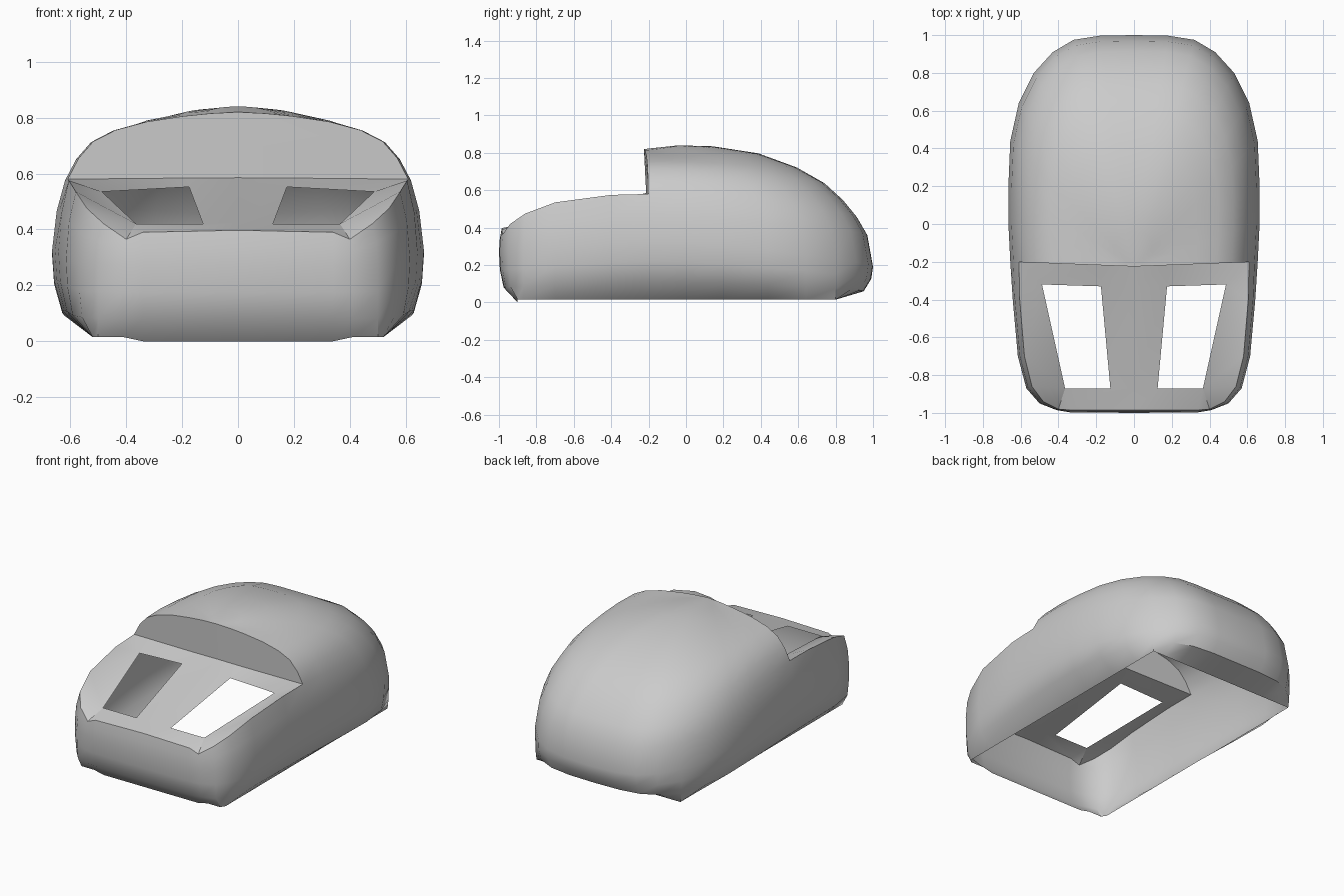
import bpy, bmesh, math
from mathutils import Vector

if "Cube" in bpy.data.objects:
    bpy.data.objects.remove(bpy.data.objects["Cube"])

# Half plan outline at the widest level, front centre to back centre
OUT = [(0, -1), (.34, -.997), (.41, -.985), (.5, -.95), (.57, -.87), (.615, -.7), (.642, -.4), (.655, -.2),
       (.665, 0), (.665, .2), (.655, .44), (.61, .64), (.53, .8), (.43, .91), (.32, .975), (.18, .997), (0, 1)]
# Rim of the button recess, same columns as the first part of the outline
RIM = [(0, -.985, .397), (.34, -.985, .39), (.4, -.98, .365), (.48, -.94, .42),
       (.54, -.86, .475), (.58, -.7, .535), (.605, -.4, .575)]
STEP = len(RIM)
# Dome: radial fraction, height along the side, height along the back
S = [1, .975, .93, .87, .79, .67, .5, .3, .15, 0]
ZS = [.33, .47, .58, .655, .715, .755, .785, .805, .815, .82]
ZB = [.19, .36, .455, .545, .635, .72, .797, .835, .84, .82]
CENTRE = Vector((0, -.225))

bm = bmesh.new()


def face(pts):
    """Add a face and its mirror image."""
    for m in (1, -1):
        vs = [bm.verts.new((p[0] * m, p[1], p[2])) for p in pts]
        bm.faces.new(vs if m == 1 else vs[::-1])


def column(i):
    """Points of one wall column from the bottom edge upward."""
    x, y = OUT[i]
    if i < STEP:
        f = min(1, max(0, (-y - .3) / .7))
        eq, mid = .33 - .06 * f, .11 - .03 * f
        w = 0
    else:
        d = Vector((x, y)) - CENTRE
        w = abs(d.y / d.length) ** 3 if i > STEP else 0
        eq, mid = .33 - .14 * w, .11 - .05 * w
    bx, by = min(x, .52), max(-.9, min(y, .8))
    bz = 0 if i < 2 else .015
    pts = [(bx, by, bz),
           (x * .75 + bx * .25, y * .75 + by * .25, mid),
           (x * .95 + bx * .05, y * .95 + by * .05, (mid + eq) / 2)]
    if i < STEP:
        r = RIM[i]
        pts += [(x, y, eq),
                (x * .7 + r[0] * .3, y * .7 + r[1] * .3, eq * .45 + r[2] * .55), r]
    else:
        for s, zs, zb in zip(S, ZS, ZB):
            p = CENTRE + (Vector((x, y)) - CENTRE) * s
            pts.append((p.x, p.y, zs + (zb - zs) * w))
    return pts


# Outer wall and dome
cols = [column(i) for i in range(len(OUT))]
for a, b in zip(cols, cols[1:]):
    for j in range(min(len(a), len(b)) - 1):
        quad = [a[j], b[j], b[j + 1], a[j + 1]]
        if j == len(S) + 1 and len(a) == len(b) > 6:
            quad = quad[:3]
        face(quad)

# Recessed deck around the two button openings
R = RIM + [cols[STEP][5]]
A, B, C, D = (.125, -.87, .42), (.365, -.87, .42), (.487, -.32, .535), (.175, -.33, .552)
E, E0 = (.175, -.213, .584), (0, -.213, .585)
F0, G0 = (0, -.87, .424), (0, -.33, .557)
for f in ([R[0], R[1], A, F0], [F0, A, D, G0], [G0, D, E, E0], [R[1], B, A],
          [R[1], R[2], B], [R[2], R[3], B], [R[3], R[4], B], [R[4], R[5], B],
          [B, R[5], C], [R[5], R[6], C], [R[6], R[7], C], [D, C, R[7], E]):
    face(f)

# Upright step between deck and dome
face([E0, E] + cols[STEP][5:])

bmesh.ops.remove_doubles(bm, verts=bm.verts, dist=.0005)
bmesh.ops.recalc_face_normals(bm, faces=bm.faces)
# Outside of the dome must point up
bm.faces.ensure_lookup_table()
top = max(bm.faces, key=lambda f: f.calc_center_median().z)
if top.normal.z < 0:
    bmesh.ops.reverse_faces(bm, faces=bm.faces)

me = bpy.data.meshes.new("mouse_top_shell")
bm.to_mesh(me)
bm.free()
shell = bpy.data.objects.new("mouse_top_shell", me)
bpy.context.collection.objects.link(shell)
bpy.context.view_layer.objects.active = shell
shell.select_set(True)
bpy.ops.object.shade_smooth_by_angle(angle=math.radians(40))
